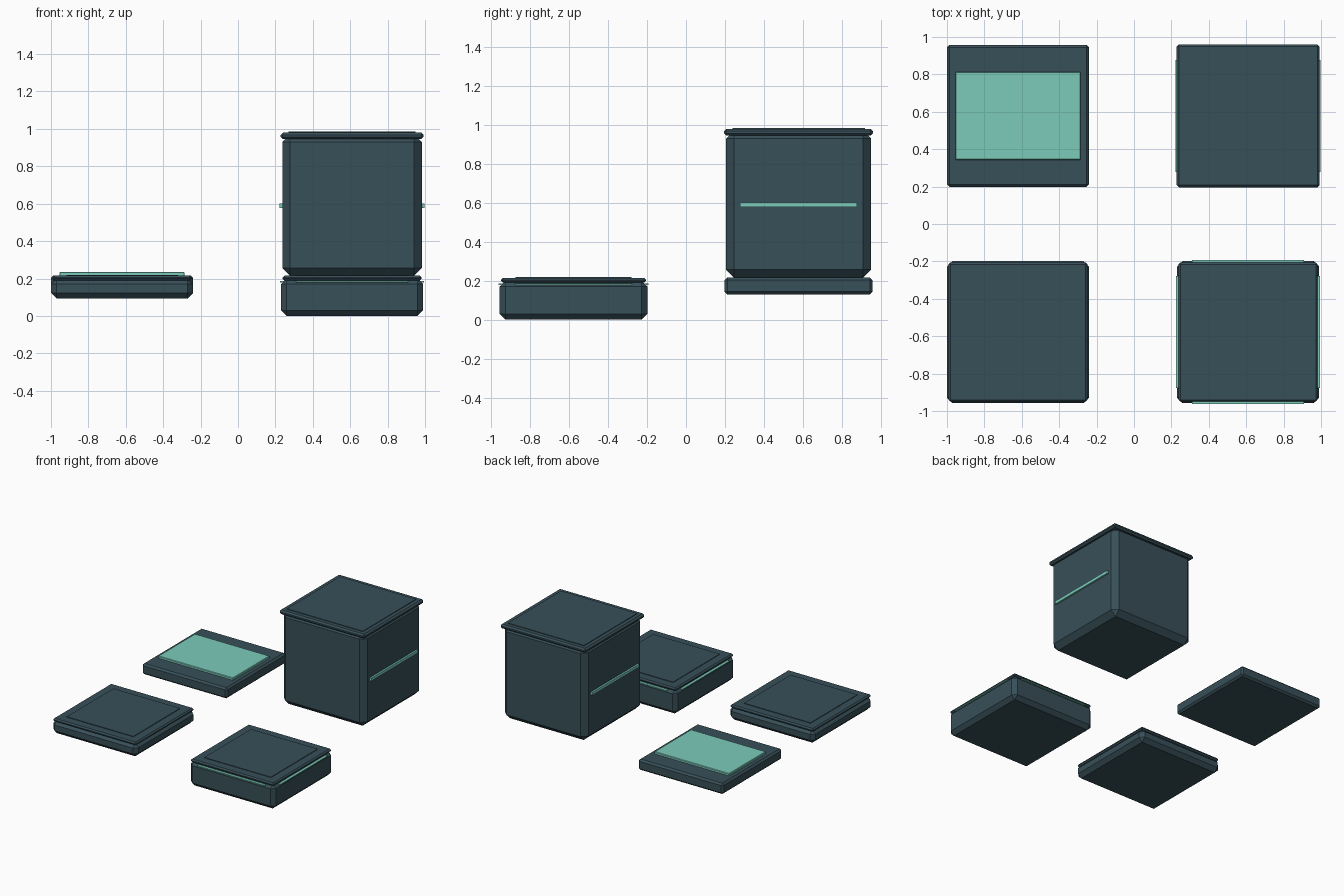
import bpy, bmesh
from mathutils import Vector

old = bpy.data.objects.get("Cube")
if old:
    bpy.data.objects.remove(old, do_unlink=True)


def make_material(name, rgb):
    mat = bpy.data.materials.new(name)
    mat.use_nodes = True
    color = (*rgb, 1.0)
    mat.diffuse_color = color
    mat.node_tree.nodes["Principled BSDF"].inputs["Base Color"].default_value = color
    return mat


SLATE = make_material("dark_slate", (0.039, 0.080, 0.099))
TEAL = make_material("glowing_teal", (0.20, 0.60, 0.50))


def chamfered_box(name, low, high, chamfer=0.0, mat=SLATE):
    """Flat-shaded box between two corners, with every edge cut once."""
    low, high = Vector(low), Vector(high)
    bm = bmesh.new()
    bmesh.ops.create_cube(bm, size=1)
    for v in bm.verts:
        v.co = (low + high) / 2 + v.co * (high - low)
    if chamfer:
        bmesh.ops.bevel(bm, geom=bm.edges[:], offset=chamfer, segments=1,
                        affect='EDGES', clamp_overlap=True)
    mesh = bpy.data.meshes.new(name)
    bm.to_mesh(mesh)
    bm.free()
    mesh.materials.append(mat)
    obj = bpy.data.objects.new(name, mesh)
    bpy.context.collection.objects.link(obj)
    return obj


def square_slab(name, center, half, bottom, top, chamfer=0.0):
    x, y = center
    return chamfered_box(name, (x - half, y - half, bottom),
                         (x + half, y + half, top), chamfer)


def light_strip(name, center, direction, reach, z, half_height):
    """Thin light bar lying along one side of a square block."""
    dx, dy = direction
    middle = Vector((center[0] + dx * (reach - 0.015),
                     center[1] + dy * (reach - 0.015), z))
    size = Vector((0.015 if dx else 0.3, 0.015 if dy else 0.3, half_height))
    return chamfered_box(name, middle - size, middle + size, 0, TEAL)


LEFT_X, RIGHT_X, ROW = -0.62, 0.61, 0.578
SIDES = {"right": (1, 0), "left": (-1, 0), "back": (0, 1), "front": (0, -1)}

# Tall block: body, overhanging lid and raised panel
tall = (RIGHT_X, ROW)
square_slab("tall_block_body", tall, 0.373, 0.215, 0.972, 0.042)
square_slab("tall_block_lid", tall, 0.382, 0.945, 0.980, 0.012)
square_slab("tall_block_top_panel", tall, 0.34, 0.96, 0.985)
for side in ("right", "left"):
    light_strip("tall_block_light_" + side, tall, SIDES[side], 0.387, 0.59, 0.012)

# Two low blocks: chamfered base, thin lid and raised panel
for name, center, bottom in (("thin_block", (LEFT_X, -ROW), 0.093),
                             ("lit_block", (RIGHT_X, -ROW), 0.0)):
    square_slab(name + "_base", center, 0.38, bottom, 0.2, 0.03)
    square_slab(name + "_lid", center, 0.372, 0.19, 0.215, 0.01)
    square_slab(name + "_top_panel", center, 0.298, 0.2, 0.22)

# Light line under the lid of the thicker low block
for side, direction in SIDES.items():
    light_strip("lit_block_light_" + side, (RIGHT_X, -ROW), direction,
                0.385, 0.182, 0.004)

# Display slab with a bright screen plate
square_slab("display_slab", (LEFT_X, ROW), 0.38, 0.13, 0.217, 0.014)
chamfered_box("display_screen", (LEFT_X - 0.335, ROW - 0.235, 0.2),
              (LEFT_X + 0.335, ROW + 0.235, 0.235), 0.004, TEAL)
